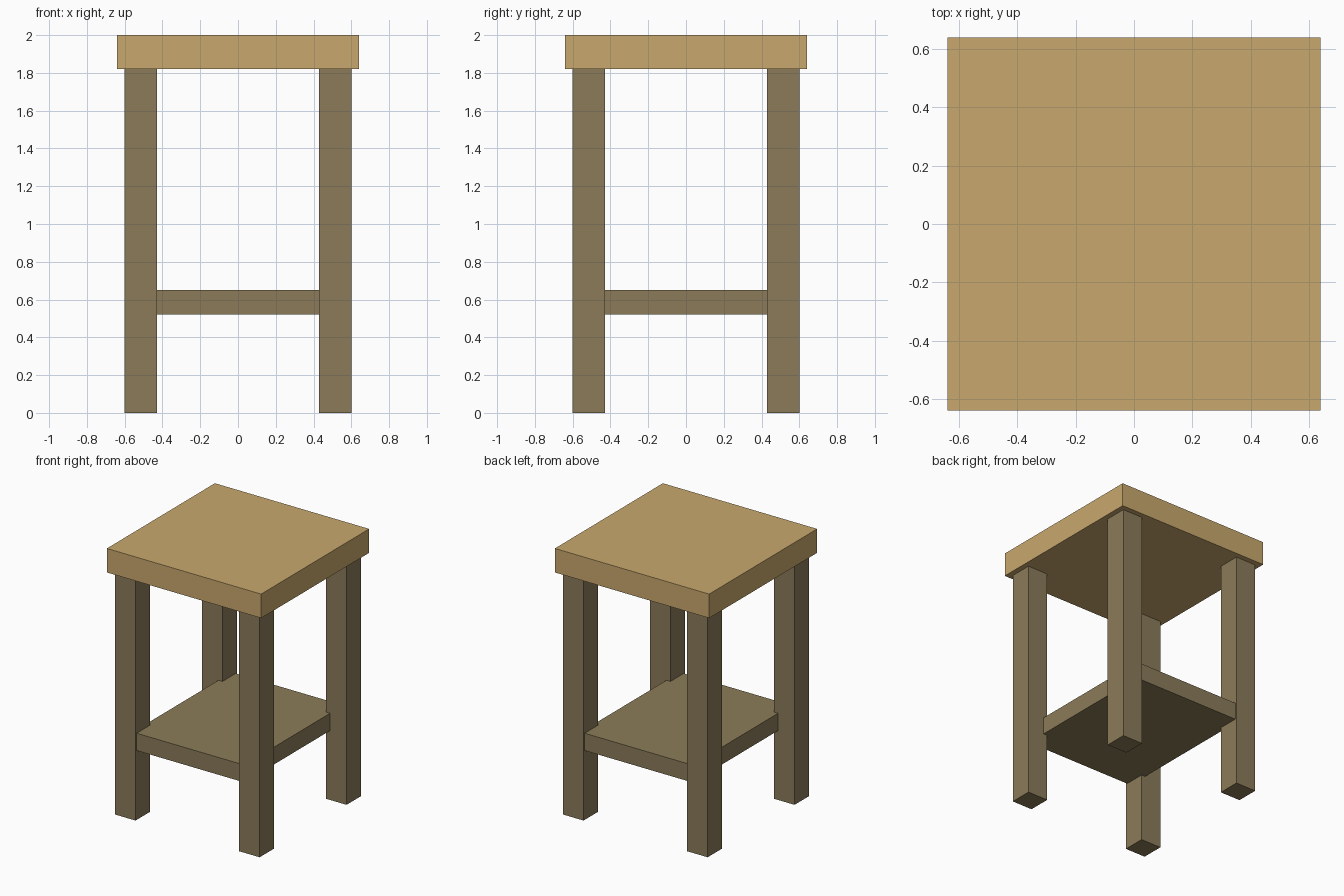
import bpy

if "Cube" in bpy.data.objects:
    bpy.data.objects.remove(bpy.data.objects["Cube"])


def material(name, rgb):
    """Flat colour from 0-255 sRGB values."""
    lin = [((c / 255 + 0.055) / 1.055) ** 2.4 for c in rgb]
    m = bpy.data.materials.new(name)
    m.diffuse_color = (*lin, 1)
    m.use_nodes = True
    m.node_tree.nodes["Principled BSDF"].inputs["Base Color"].default_value = m.diffuse_color
    return m


def box(name, lo, hi, mat):
    """Axis-aligned box between two corners."""
    bpy.ops.mesh.primitive_cube_add(
        size=1, location=[(a + b) / 2 for a, b in zip(lo, hi)])
    ob = bpy.context.object
    ob.name = name
    ob.scale = [b - a for a, b in zip(lo, hi)]
    bpy.ops.object.transform_apply(location=False, rotation=False, scale=True)
    ob.data.materials.append(mat)
    return ob


light_wood = material("light wood", (201, 169, 110))
dark_wood = material("dark wood", (139, 123, 89))

# Seat slab
box("seat", (-0.64, -0.64, 1.82), (0.64, 0.64, 2.0), light_wood)

# Four square legs
for sy, depth in ((-1, "front"), (1, "back")):
    for sx, side in ((-1, "left"), (1, "right")):
        x, y, h = sx * 0.515, sy * 0.515, 0.085
        box(f"{depth}_{side}_leg", (x - h, y - h, 0), (x + h, y + h, 1.82), dark_wood)

# Lower shelf, let into the legs
box("shelf", (-0.463, -0.587, 0.52), (0.463, 0.587, 0.65), dark_wood)
